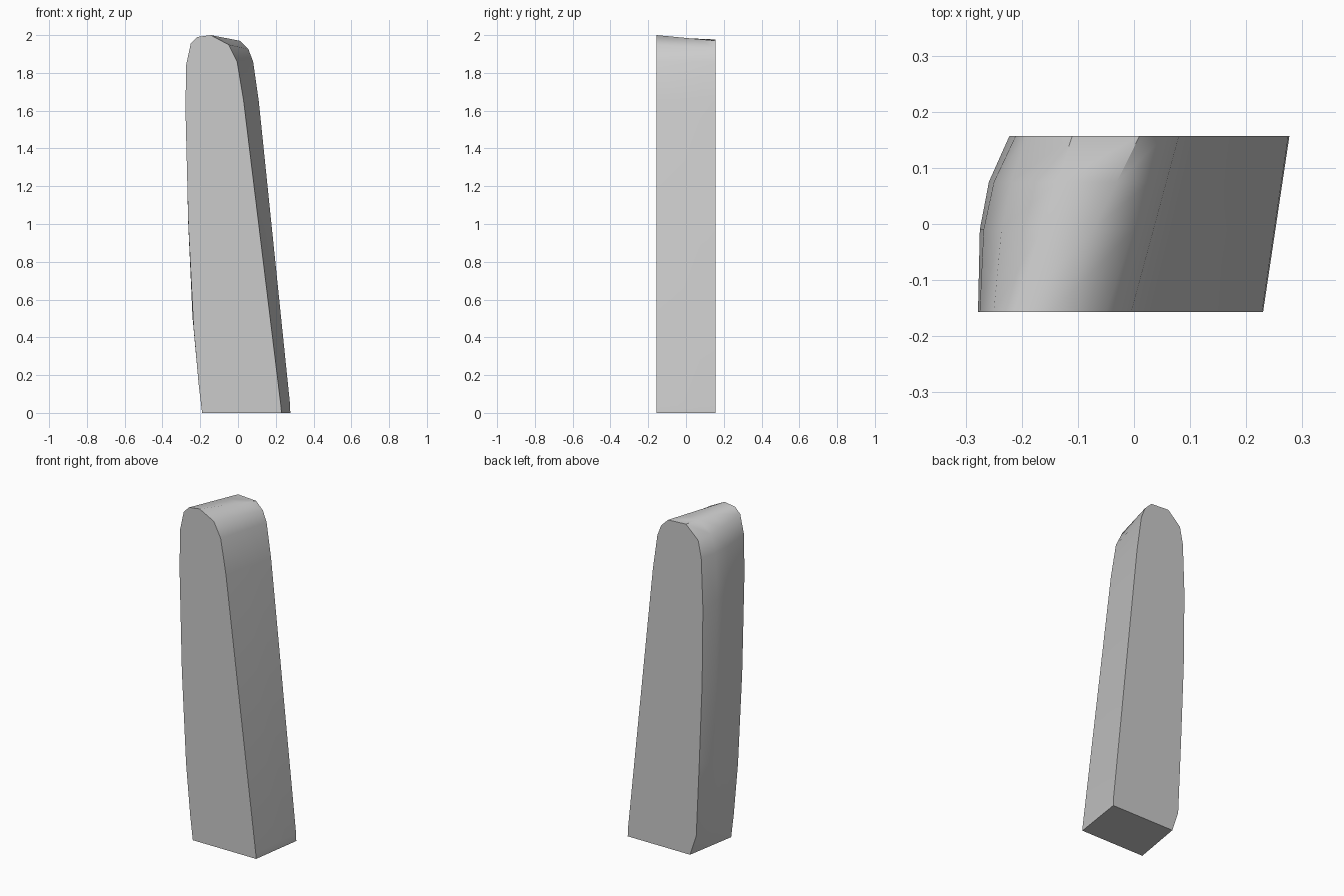
import bpy
import bmesh
import math

cube = bpy.data.objects.get("Cube")
if cube:
    bpy.data.objects.remove(cube, do_unlink=True)

# Matching outlines of the front and back ends: (x, z)
FRONT = [(-.19, 0), (-.207, .14), (-.235, .45), (-.263, 1), (-.278, 1.6),
         (-.275, 1.84), (-.25, 1.955), (-.215, 1.99), (-.145, 2), (-.05, 1.95),
         (-.005, 1.86), (.03, 1.65), (.228, .03), (.23, 0)]
BACK = [(-.137, 0), (-.178, .125), (-.198, .567), (-.217, 1.05), (-.222, 1.5),
        (-.211, 1.8), (-.191, 1.9), (-.11, 1.977), (.01, 1.97), (.055, 1.925),
        (.08, 1.86), (.11, 1.65), (.275, .05), (.277, 0)]
# Sections along y, each with the outward swell of the curved side
SECTIONS = [(-.157, 0), (-.01, .023), (.075, .022), (.157, 0)]
DEPTH = .314


def swell_weight(i):
    """The swell fades out at the base and over the rounded top."""
    return {1: .5, 2: 1, 3: 1, 4: 1, 5: 1, 6: .6}.get(i, 0)


# Loft the block through its sections
bm = bmesh.new()
rings = []
for y, swell in SECTIONS:
    t = y / DEPTH + .5
    ring = []
    for i, ((fx, fz), (bx, bz)) in enumerate(zip(FRONT, BACK)):
        x = fx + (bx - fx) * t - swell * swell_weight(i)
        ring.append(bm.verts.new((x, y, fz + (bz - fz) * t)))
    rings.append(ring)

n = len(FRONT)
for a, b in zip(rings, rings[1:]):
    for i in range(n):
        j = (i + 1) % n
        bm.faces.new((a[i], a[j], b[j], b[i]))
bm.faces.new(rings[0])
bm.faces.new(rings[-1][::-1])
bmesh.ops.recalc_face_normals(bm, faces=bm.faces)

mesh = bpy.data.meshes.new("tapered_block")
bm.to_mesh(mesh)
bm.free()
block = bpy.data.objects.new("tapered_block", mesh)
bpy.context.collection.objects.link(block)

# Plain grey surface
grey = bpy.data.materials.new("light_grey")
grey.use_nodes = True
color = (.6, .6, .6, 1)
grey.diffuse_color = color
grey.node_tree.nodes["Principled BSDF"].inputs["Base Color"].default_value = color
mesh.materials.append(grey)

# Smooth sides with sharp end edges
bpy.ops.object.select_all(action="DESELECT")
block.select_set(True)
bpy.context.view_layer.objects.active = block
bpy.ops.object.shade_smooth_by_angle(angle=math.radians(40))
